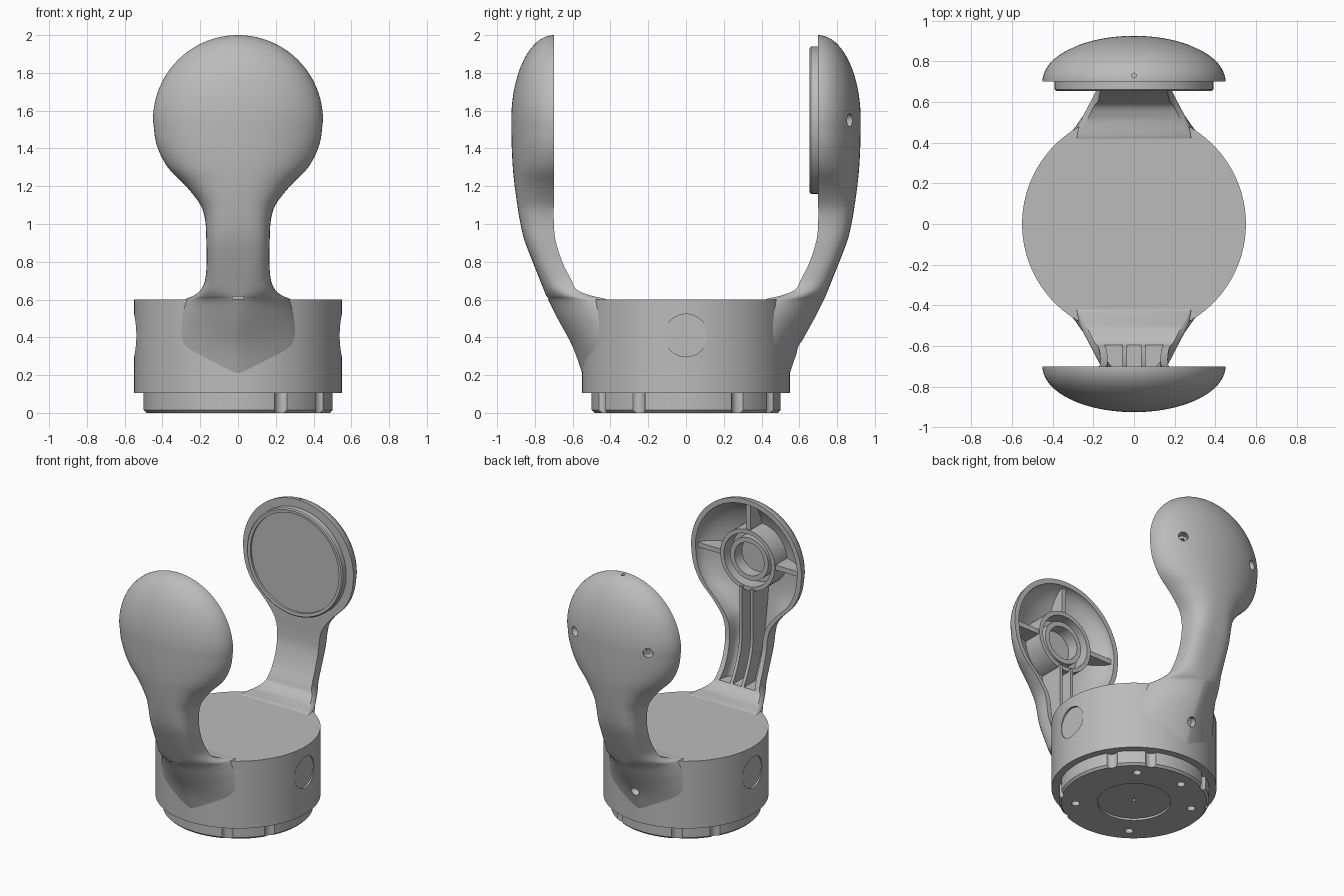
import bpy, bmesh, math
from mathutils import Vector

old = bpy.data.objects.get("Cube")
if old:
    bpy.data.objects.remove(old)

grey = bpy.data.materials.new("plain grey")
grey.use_nodes = True
grey.diffuse_color = (0.5, 0.5, 0.5, 1)
grey.node_tree.nodes["Principled BSDF"].inputs["Base Color"].default_value = (0.5, 0.5, 0.5, 1)


def finish(name, bm):
    bmesh.ops.recalc_face_normals(bm, faces=bm.faces)
    mesh = bpy.data.meshes.new(name)
    bm.to_mesh(mesh)
    bm.free()
    mesh.materials.append(grey)
    ob = bpy.data.objects.new(name, mesh)
    bpy.context.collection.objects.link(ob)
    return ob


def loft(name, rings):
    bm = bmesh.new()
    loops = [[bm.verts.new(p) for p in ring] for ring in rings]
    n = len(loops[0])
    for a, b in zip(loops, loops[1:]):
        for i in range(n):
            j = (i + 1) % n
            bm.faces.new((a[i], a[j], b[j], b[i]))
    bm.faces.new(loops[0])
    bm.faces.new(loops[-1])
    return finish(name, bm)


def rod(name, start, end, r, r_end=None, sides=48):
    a, b = Vector(start), Vector(end)
    turn = (b - a).to_track_quat('Z', 'Y')
    rings = []
    for c, rad in ((a, r), (b, r if r_end is None else r_end)):
        rings.append([c + turn @ Vector((rad * math.cos(t), rad * math.sin(t), 0))
                      for t in (2 * math.pi * k / sides for k in range(sides))])
    return loft(name, rings)


def box(name, x, y, z):
    return loft(name, [[(x[0], y[0], h), (x[1], y[0], h), (x[1], y[1], h), (x[0], y[1], h)] for h in z])


def lathe(name, profile, place, sides=96):
    rings = [[place(r * math.cos(t), r * math.sin(t), h)
              for t in (2 * math.pi * k / sides for k in range(sides))] for r, h in profile]
    return loft(name, rings)


def cut(ob, cutters):
    for c in cutters:
        c.hide_render = True
        m = ob.modifiers.new("cut", 'BOOLEAN')
        m.operation, m.solver, m.object = 'DIFFERENCE', 'EXACT', c
        bpy.context.view_layer.objects.active = ob
        bpy.ops.object.modifier_apply(modifier=m.name)
        bpy.data.objects.remove(c)


def smooth(ob):
    bpy.ops.object.select_all(action='DESELECT')
    ob.select_set(True)
    bpy.context.view_layer.objects.active = ob
    bpy.ops.object.shade_smooth_by_angle(angle=math.radians(32))


# Arm sections: height, half width, inner y, outer y, roundness exponent
HEAD_Z, HEAD_R = 1.55, 0.45
KEYS = [
    (0.18, 0.30, 0.40, 0.54, 1.4), (0.35, 0.34, 0.40, 0.60, 1.4),
    (0.50, 0.32, 0.40, 0.68, 1.5), (0.60, 0.28, 0.42, 0.73, 1.7),
    (0.62, 0.235, 0.50, 0.74, 2.0), (0.65, 0.198, 0.575, 0.752, 2.4),
    (0.70, 0.175, 0.605, 0.772, 2.9), (0.80, 0.166, 0.655, 0.812, 3.2),
    (0.92, 0.168, 0.692, 0.857, 3.2), (1.02, 0.174, 0.70, 0.88, 3.0),
    (1.10, 0.198, 0.70, 0.893, 2.7), (1.20, 0.275, 0.70, 0.907, 2.3),
    (1.30, 0.372, 0.70, 0.917, 2.1), (1.42, 0.431, 0.70, 0.923, 2.0),
    (HEAD_Z, HEAD_R, 0.70, 0.925, 2.0)]


def section(z):
    """Smoothly interpolated arm section at height z."""
    i = max(k for k in range(len(KEYS) - 1) if KEYS[k][0] <= z + 1e-6)
    a, b = KEYS[i], KEYS[i + 1]
    p, q = KEYS[max(i - 1, 0)], KEYS[min(i + 2, len(KEYS) - 1)]
    h = b[0] - a[0]
    t = (z - a[0]) / h
    out = []
    for c in range(1, 5):
        ma = (b[c] - p[c]) / (b[0] - p[0]) * h
        mb = (q[c] - a[c]) / (q[0] - a[0]) * h
        out.append(a[c] + t * (ma + t * (3 * (b[c] - a[c]) - 2 * ma - mb
                                         + t * (ma + mb - 2 * (b[c] - a[c])))))
    return out


def arm_solid(name, side, low, inset=0.0, lip=0.0):
    rows = []
    for a, b in zip(KEYS, KEYS[1:]):
        for k in range(4):
            z = a[0] + (b[0] - a[0]) * k / 4
            if z >= low:
                w, yi, yo, n = section(z)
                rows.append((z, w - inset, yi, yo - inset, n))
    r, deep = HEAD_R - inset, KEYS[-1][3] - KEYS[-1][2] - inset
    for k in range(25):
        t = math.radians(89 * k / 24)
        rows.append((HEAD_Z + r * math.sin(t), r * math.cos(t), 0.70, 0.70 + deep * math.cos(t), 2.0))
    rings = []
    for z, w, yi, yo, n in rows:
        ring = [(w, side * (yi - lip), z)] if lip else []
        for k in range(41):
            t = math.pi * k / 40
            c, s = math.cos(t), max(math.sin(t), 0)
            ring.append((math.copysign(abs(c) ** (2 / n), c) * w, side * (yi + (yo - yi) * s ** (2 / n)), z))
        if lip:
            ring.append((-w, side * (yi - lip), z))
        rings.append(ring)
    return loft(name, rings)


# Base drum with a shallow flat disc on each side
base = rod("base_drum", (0, 0, 0.105), (0, 0, 0.6), 0.55, sides=128)
cut(base, [rod("side_cutter", (s * 0.534, 0, 0.41), (s * 0.6, 0, 0.41), 0.113) for s in (-1, 1)])
smooth(base)

# Bottom flange with edge notches, screw holes and a round recess
flange = lathe("bottom_flange", [(0.485, 0), (0.5, 0.015), (0.5, 0.12)], lambda x, y, h: (x, y, h))
cutters = [rod("recess_cutter", (0, 0, -0.1), (0, 0, 0.015), 0.245, sides=64)]
for r, rad, top, angles in ((0.515, 0.04, 0.105, (33, 63, 118, 148, -30, -63)),
                            (0.39, 0.028, 0.06, (53, 103, 153, 235, 317))):
    for deg in angles:
        x, y = r * math.cos(math.radians(deg)), r * math.sin(math.radians(deg))
        cutters.append(rod("flange_cutter", (x, y, -0.1), (x, y, top), rad, sides=20))
cutters.append(rod("centre_cutter", (0, 0, -0.1), (0, 0, 0.04), 0.012, sides=16))
cut(flange, cutters)
smooth(flange)

# Back arm with screw holes and a small mark at the top
back = arm_solid("back_arm", 1, 0)
holes = [rod("top_cutter", (0, 0.73, 1.97), (0, 0.73, 2.1), 0.012, sides=12)]
for x, y, z in ((-0.3, 0.87, 1.55), (0.3, 0.87, 1.55), (0, 0.60, 0.35)):
    out = Vector((x, 0.45, 0 if z > 1 else -0.22)).normalized()
    c = Vector((x, y, z))
    holes.append(rod("screw_cutter", c - out * 0.06, c + out * 0.1, 0.034, sides=24))
    holes.append(rod("driver_cutter", c - out * 0.09, c + out * 0.1, 0.018, sides=6))
cut(back, holes)
smooth(back)

# Round plate on the inner face of the back arm
plate = lathe("round_plate", [(0.36, 0.672), (0.36, 0.657), (0.382, 0.655), (0.39, 0.662), (0.39, 0.72)],
              lambda x, y, h: (x, h, HEAD_Z + y))
smooth(plate)

# Front arm, hollowed from the inside around ribs and a ring boss
front = arm_solid("front_arm", -1, 0)
hollow = arm_solid("hollow_cutter", -1, 0.67, inset=0.036, lip=0.08)


def tube(outer, inner, y):
    t = rod("ring", (0, y, HEAD_Z), (0, -1, HEAD_Z), outer, sides=64)
    cut(t, [rod("bore", (0, -0.5, HEAD_Z), (0, -1.1, HEAD_Z), inner, sides=64)])
    return t


ribs = [box("rib", (s * 0.2, s * 0.5), (-1, -0.725), (1.532, 1.568)) for s in (-1, 1)]
ribs.append(box("rib", (-0.018, 0.018), (-1, -0.725), (1.75, 2.1)))
ribs += [box("rib", (s * 0.045 - 0.011, s * 0.045 + 0.011), (-1, -0.5), (0.6, 1.35)) for s in (-1, 1)]
ribs += [tube(0.222, 0.192, -0.715), tube(0.155, 0.12, -0.735),
         rod("boss_floor", (0, -0.82, HEAD_Z), (0, -1, HEAD_Z), 0.2, sides=64)]
cut(hollow, ribs)
cut(front, [hollow, box("slot_cutter", (-0.03, 0.03), (-0.8, -0.715), (0.604, 0.616))])
smooth(front)
